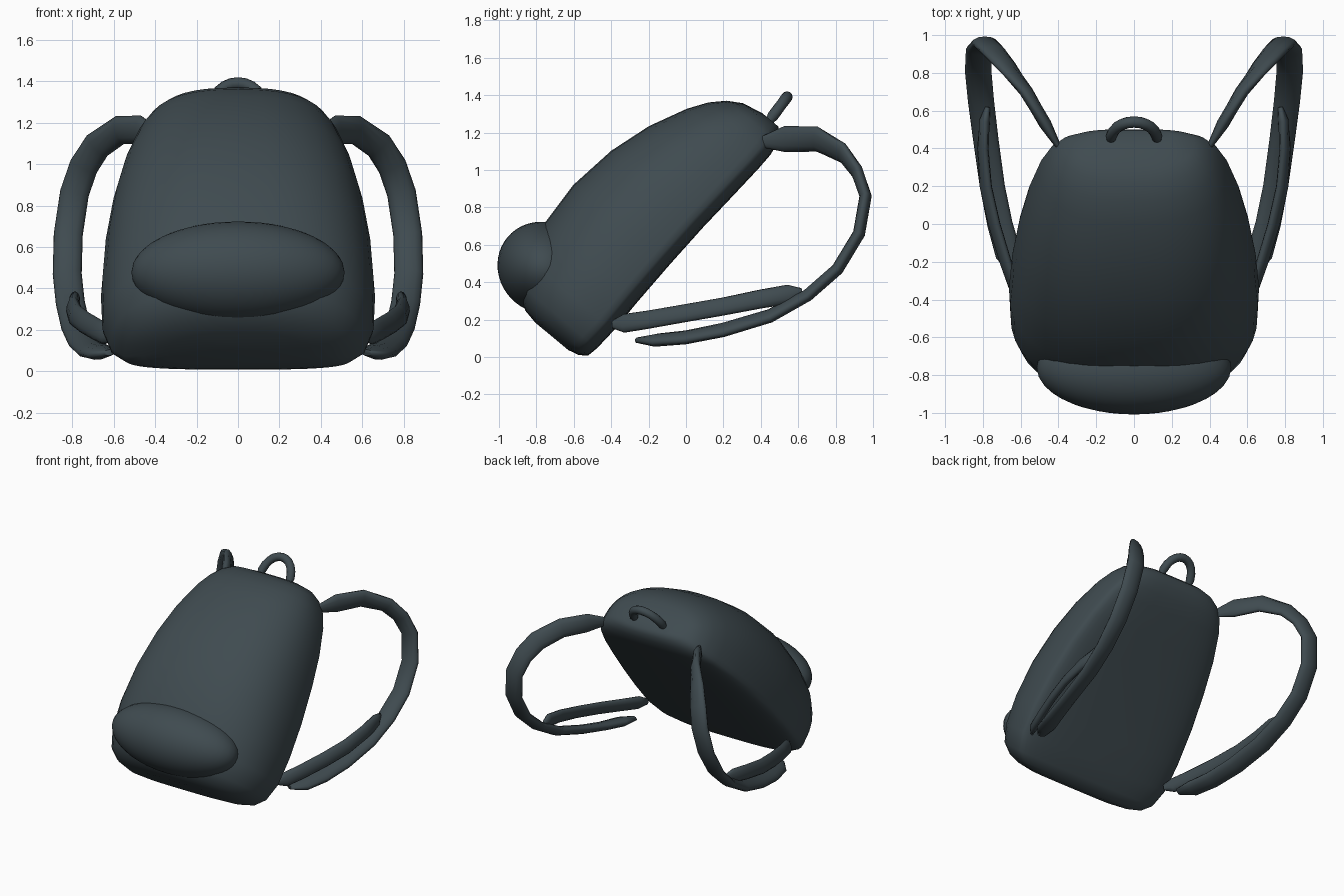
import bpy, bmesh
from math import sin, cos, pi, radians
from mathutils import Vector

cube = bpy.data.objects.get("Cube")
if cube:
    bpy.data.objects.remove(cube)

fabric = bpy.data.materials.new("dark slate fabric")
fabric.use_nodes = True
SLATE = (0.05, 0.07, 0.08, 1)
fabric.diffuse_color = SLATE
bsdf = fabric.node_tree.nodes["Principled BSDF"]
bsdf.inputs["Base Color"].default_value = SLATE
bsdf.inputs["Roughness"].default_value = 0.8


def lean(x, u, n):
    """Bag coordinates (across, up the back panel, out to the front) to world."""
    return Vector((x, -0.53 + 0.64 * u - 0.77 * n, 0.77 * u + 0.64 * n))


def power(v, e):
    return abs(v) ** e * (1 if v >= 0 else -1)


def loft(name, rings, angle=60):
    """Skin a list of closed rings, capping both ends."""
    bm = bmesh.new()
    loops = [[bm.verts.new(p) for p in ring] for ring in rings]
    for a, b in zip(loops, loops[1:]):
        for i in range(len(a)):
            j = (i + 1) % len(a)
            bm.faces.new((a[i], a[j], b[j], b[i]))
    bm.faces.new(loops[0][::-1])
    bm.faces.new(loops[-1])
    bmesh.ops.recalc_face_normals(bm, faces=bm.faces)
    return finish(name, bm, angle)


def finish(name, bm, angle):
    mesh = bpy.data.meshes.new(name)
    bm.to_mesh(mesh)
    bm.free()
    mesh.materials.append(fabric)
    obj = bpy.data.objects.new(name, mesh)
    bpy.context.collection.objects.link(obj)
    bpy.ops.object.select_all(action="DESELECT")
    obj.select_set(True)
    bpy.context.view_layer.objects.active = obj
    bpy.ops.object.shade_smooth_by_angle(angle=radians(angle))
    return obj


def band(name, path, half_wide, half_thick, side=1, sides=12):
    """Padded strap: path points are (x, y, z, roll of the width in degrees)."""
    pts = [Vector(p[:3]) for p in path]
    rings = []
    last = len(pts) - 1
    for i, p in enumerate(pts):
        t = (pts[min(i + 1, last)] - pts[max(i - 1, 0)]).normalized()
        roll = radians(path[i][3])
        w = Vector((cos(roll), 0, sin(roll)))
        w = (w - t * w.dot(t)).normalized()
        k = t.cross(w)
        s = 0.45 if i in (0, last) else 1
        ring = []
        for j in range(sides):
            a = 2 * pi * j / sides
            q = p + w * (half_wide * s * cos(a)) + k * (half_thick * s * sin(a))
            ring.append((q.x * side, q.y, q.z))
        rings.append(ring)
    return loft(name, rings, 75)


# Main bag: (height up the back, half width, back, front)
sections = [
    (-0.035, 0.34, 0.10, 0.33), (-0.02, 0.46, 0.04, 0.41),
    (0.01, 0.55, 0.0, 0.47), (0.07, 0.615, -0.012, 0.54),
    (0.2, 0.655, -0.02, 0.59), (0.4, 0.662, -0.02, 0.63),
    (0.66, 0.645, -0.025, 0.643), (0.93, 0.607, -0.035, 0.604),
    (1.16, 0.558, -0.05, 0.533), (1.36, 0.495, -0.062, 0.437),
    (1.46, 0.445, -0.064, 0.37), (1.53, 0.39, -0.05, 0.30),
    (1.575, 0.32, -0.03, 0.225), (1.6, 0.2, 0.0, 0.11),
]
SEG = 40
rings = []
for u, w, back, front in sections:
    mid = back + min(0.1, 0.4 * (front - back))
    ring = []
    for i in range(SEG):
        a = 2 * pi * i / SEG
        c, s = cos(a), sin(a)
        e = 0.8 if s > 0 else 0.6
        depth = front - mid if s > 0 else mid - back
        ring.append(lean(w * power(c, e), u, mid + depth * power(s, e)))
    rings.append(ring)
loft("bag_body", rings)

# Rounded front pocket
bm = bmesh.new()
bmesh.ops.create_uvsphere(bm, u_segments=40, v_segments=24, radius=1)
for v in bm.verts:
    v.co = lean(0.515 * v.co.x, 0.22 + 0.24 * v.co.z, 0.48 - 0.255 * v.co.y)
bmesh.ops.recalc_face_normals(bm, faces=bm.faces)
finish("front_pocket", bm, 60)

# Carry handle
arch = []
for i in range(13):
    a = pi * i / 12
    h = sin(a) ** 0.8
    arch.append((0.125 * cos(a), 0.425 + 0.115 * h, 1.235 + 0.155 * h, 90 - 90 * cos(a)))
band("carry_handle", arch, 0.03, 0.03)

# Shoulder straps and their lower webbing
shoulder = [
    (0.40, 0.41, 1.15, 90), (0.47, 0.53, 1.165, 88), (0.57, 0.70, 1.165, 75),
    (0.68, 0.84, 1.09, 45), (0.745, 0.915, 0.99, 25), (0.79, 0.96, 0.86, 12),
    (0.82, 0.925, 0.66, 5), (0.825, 0.81, 0.47, 0), (0.81, 0.65, 0.33, -8),
    (0.785, 0.45, 0.22, -15), (0.75, 0.2, 0.145, -18), (0.71, 0.0, 0.105, -15),
    (0.665, -0.16, 0.09, -10), (0.62, -0.26, 0.09, -5),
]
webbing = [
    (0.60, -0.39, 0.175, 100), (0.635, -0.33, 0.18, 105), (0.68, -0.2, 0.2, 110),
    (0.74, 0.0, 0.235, 112), (0.785, 0.2, 0.27, 112), (0.80, 0.4, 0.31, 105),
    (0.79, 0.55, 0.335, 95), (0.775, 0.62, 0.345, 90),
]
for label, side in (("left", 1), ("right", -1)):
    band(label + "_shoulder_strap", shoulder, 0.07, 0.033, side)
    band(label + "_lower_webbing", webbing, 0.052, 0.028, side)
